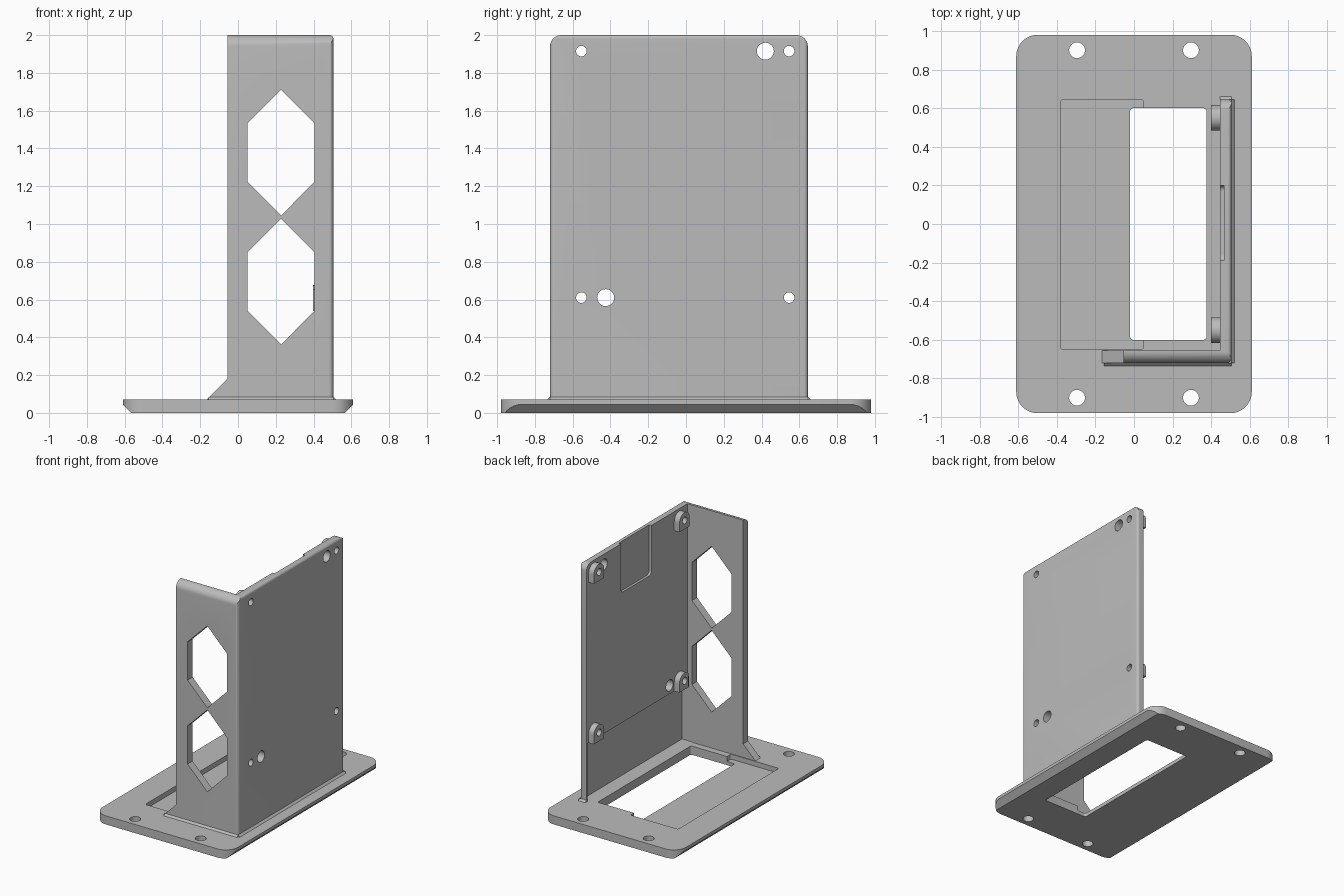
import bpy, bmesh, math
from mathutils import Vector

cube = bpy.data.objects.get("Cube")
if cube:
    bpy.data.objects.remove(cube, do_unlink=True)

grey = bpy.data.materials.new("plain grey")
grey.use_nodes = True
grey.diffuse_color = (0.5, 0.5, 0.5, 1)
grey.node_tree.nodes["Principled BSDF"].inputs["Base Color"].default_value = (0.5, 0.5, 0.5, 1)


def rounded(points, steps=8):
    """Outline from (u, v[, radius]) points; radii apply to right-angled corners."""
    out = []
    for i, item in enumerate(points):
        p = Vector(item[:2])
        r = item[2] if len(item) > 2 else 0
        if not r:
            out.append(p)
            continue
        before = (Vector(points[i - 1][:2]) - p).normalized()
        after = (Vector(points[(i + 1) % len(points)][:2]) - p).normalized()
        centre = p + (before + after) * r
        for k in range(steps + 1):
            t = math.pi / 2 * k / steps
            out.append(centre - (after * math.cos(t) + before * math.sin(t)) * r)
    return out


def rect(u0, v0, u1, v1, r=0):
    return [(u0, v0, r), (u1, v0, r), (u1, v1, r), (u0, v1, r)]


def circle(u, v, r, n=32):
    return [(u + r * math.cos(2 * math.pi * k / n), v + r * math.sin(2 * math.pi * k / n)) for k in range(n)]


def prism(name, axis, points, lo, hi):
    """Extrude an outline along an axis; outline plane is (y,z), (x,z) or (x,y)."""
    def place(p, h):
        return {"x": (h, p[0], p[1]), "y": (p[0], h, p[1]), "z": (p[0], p[1], h)}[axis]
    bm = bmesh.new()
    pts = rounded(points)
    low = [bm.verts.new(place(p, lo)) for p in pts]
    high = [bm.verts.new(place(p, hi)) for p in pts]
    bm.faces.new(low)
    bm.faces.new(high)
    for i in range(len(pts)):
        j = (i + 1) % len(pts)
        bm.faces.new((low[i], low[j], high[j], high[i]))
    bmesh.ops.recalc_face_normals(bm, faces=bm.faces)
    mesh = bpy.data.meshes.new(name)
    bm.to_mesh(mesh)
    bm.free()
    mesh.materials.append(grey)
    obj = bpy.data.objects.new(name, mesh)
    bpy.context.collection.objects.link(obj)
    return obj


def combine(obj, operation, *others):
    for other in others:
        mod = obj.modifiers.new("shape", "BOOLEAN")
        mod.operation, mod.solver, mod.object = operation, "EXACT", other
        bpy.context.view_layer.objects.active = obj
        bpy.ops.object.modifier_apply(modifier=mod.name)
        bpy.data.objects.remove(other, do_unlink=True)


def smooth(obj):
    bpy.ops.object.select_all(action="DESELECT")
    obj.select_set(True)
    bpy.context.view_layer.objects.active = obj
    bpy.ops.object.shade_smooth_by_angle(angle=math.radians(25))


TOP = 0.07                       # upper face of the base
OUT, INN = 0.505, 0.445          # side wall faces
FRONT, FRONT_IN, BACK = -0.72, -0.655, 0.645
EDGE = -0.055                    # free edge of the front wall

# Base plate with undercut long sides, tray pocket, window and screw holes
base = prism("base_plate", "z", rect(-0.61, -0.98, 0.61, 0.98, 0.11), 0, TOP)
combine(base, "INTERSECT", prism("undercut", "y",
        [(-0.56, -0.005), (0.56, -0.005), (0.71, 0.145), (-0.71, 0.145)], -1.1, 1.1))
combine(base, "DIFFERENCE",
        prism("tray", "z", rect(-0.38, -0.65, 0.05, BACK, 0.015), 0.03, 0.2),
        prism("window", "z", rect(-0.02, -0.6, 0.375, 0.6, 0.015), -0.1, 0.2),
        *[prism("screw", "z", circle(sx * 0.295, sy * 0.9, 0.041), -0.1, 0.2)
          for sx in (-1, 1) for sy in (-1, 1)])
smooth(base)

# L-shaped upright, rounded by its side and front outlines
wall = prism("upright_bracket", "z", [
    (EDGE, FRONT), (OUT, FRONT, 0.025), (OUT, BACK, 0.02), (INN, BACK),
    (INN, FRONT_IN), (EDGE, FRONT_IN)], 0.05, 2.0)
combine(wall, "INTERSECT",
        prism("side_outline", "x", [(FRONT, 0), (BACK, 0), (BACK, 2, 0.06), (FRONT, 2, 0.06)], -1, 1),
        prism("front_outline", "y", [(-1, 0), (OUT, 0), (OUT, 2, 0.02), (-1, 2)], -1, 1))

# Cable notch at the top and thinned panel at the bottom of the inner face
combine(wall, "DIFFERENCE",
        prism("notch", "x", [(-0.19, 1.6, 0.03), (0.2, 1.6, 0.03), (0.2, 2.1), (-0.19, 2.1)], 0.4, 0.465),
        prism("thin_panel", "x", rect(-0.66, TOP, 0.63, 0.54), 0.4, 0.498))

# Arched mounting bosses, then their screw holes and two larger holes
mounts = [(y, z) for y in (-0.55, 0.55) for z in (0.61, 1.915)]
for y, z in mounts:
    w = 0.066
    arch = [(y - w, z - 0.07), (y + w, z - 0.07), (y + w, z + w, w), (y - w, z + w, w)]
    combine(wall, "UNION", prism("boss", "x", arch, 0.398, 0.46))
for y, z, r in [(y - 0.004, z, 0.028) for y, z in mounts] + [(0.42, 1.915, 0.045), (-0.425, 0.61, 0.045)]:
    combine(wall, "DIFFERENCE", prism("hole", "x", circle(y, z, r), 0.3, 0.6))

# Two stretched hexagon windows in the front wall
for z in (0.695, 1.378):
    hexagon = [(0.05, z - 0.155), (0.228, z - 0.333), (0.405, z - 0.155),
               (0.405, z + 0.155), (0.228, z + 0.333), (0.05, z + 0.155)]
    combine(wall, "DIFFERENCE", prism("hexagon", "y", hexagon, -0.8, -0.6))
smooth(wall)

# Corner gusset at the foot of the front wall
prism("foot_gusset", "y", [(-0.165, TOP), (EDGE, TOP), (EDGE, 0.18)], FRONT, FRONT_IN)

# Small flares where the walls meet the base
f = 0.015
prism("side_flare", "y", [(OUT, TOP), (OUT + f, TOP), (OUT, TOP + f)], FRONT, BACK)
prism("front_flare", "x", [(FRONT, TOP), (FRONT - f, TOP), (FRONT, TOP + f)], -0.155, OUT)
prism("back_flare", "x", [(BACK, TOP), (BACK + f, TOP), (BACK, TOP + f)], INN, OUT)
